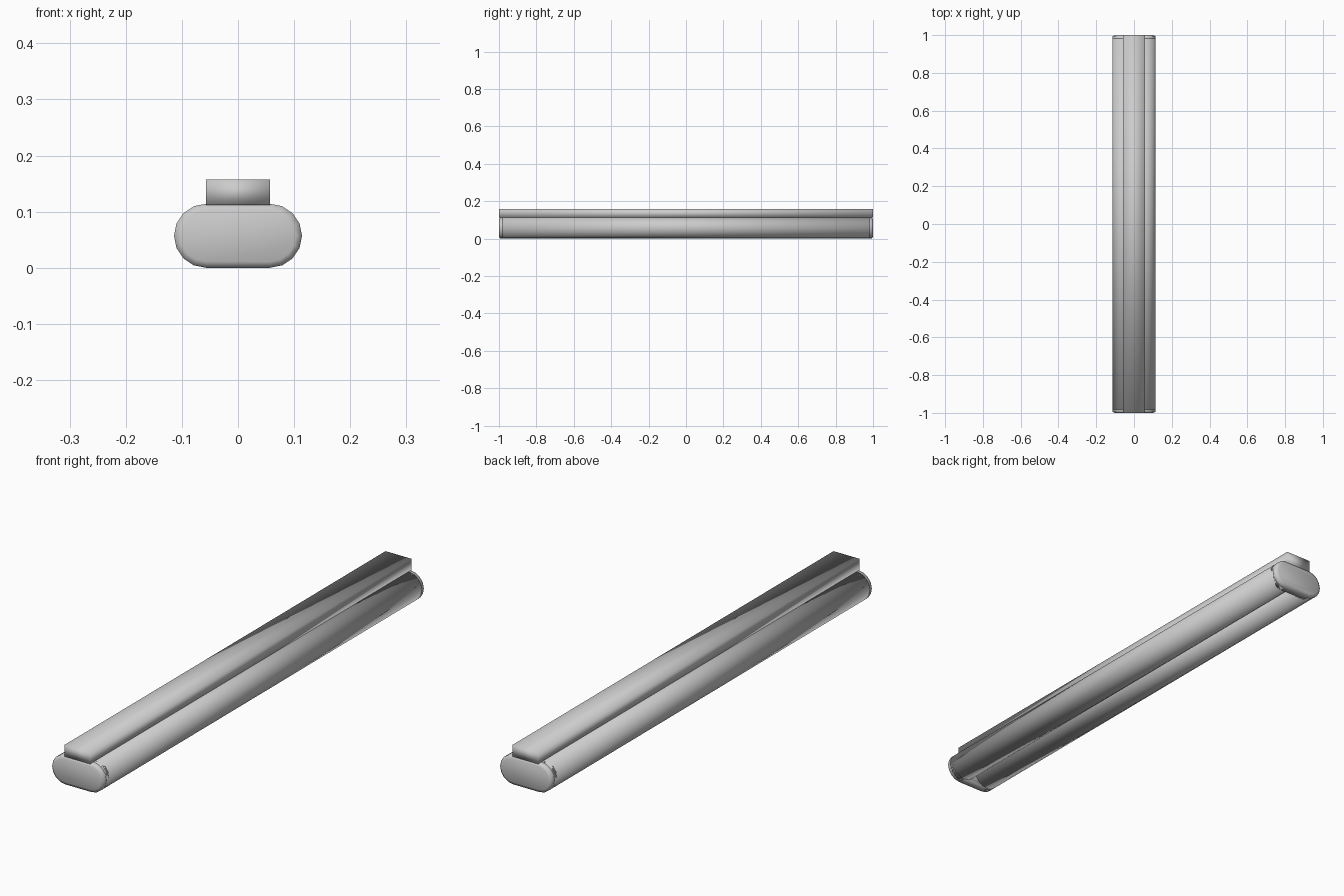
import bpy
import bmesh
from math import pi, cos, sin

if "Cube" in bpy.data.objects:
    bpy.data.objects.remove(bpy.data.objects["Cube"])

R = 0.057        # tube radius; also half the spacing between the tubes
TOP = 0.157      # top of the housing
CAP = 0.037      # thickness of the end caps


def arc(cx, start, end, n):
    """Points (x, z) on a circular arc at tube height."""
    return [(cx + R * cos(start + (end - start) * i / n),
             R + R * sin(start + (end - start) * i / n)) for i in range(n + 1)]


def loft(name, rings):
    """Skin equal-length (x, z) rings placed at given y, closing both ends."""
    bm = bmesh.new()
    loops = [[bm.verts.new((x, y, z)) for x, z in pts] for y, pts in rings]
    n = len(loops[0])
    for a, b in zip(loops, loops[1:]):
        for i in range(n):
            j = (i + 1) % n
            bm.faces.new((a[i], a[j], b[j], b[i]))
    bm.faces.new(loops[0])
    bm.faces.new(loops[-1])
    bmesh.ops.recalc_face_normals(bm, faces=bm.faces)
    mesh = bpy.data.meshes.new(name)
    bm.to_mesh(mesh)
    bm.free()
    mesh.shade_smooth()
    obj = bpy.data.objects.new(name, mesh)
    bpy.context.collection.objects.link(obj)
    return obj


# Housing: plain bar running the full length above the tubes
bar = [(-R, 2 * R - 0.002), (R, 2 * R - 0.002), (R, TOP), (-R, TOP)]
loft("housing", [(-1, bar), (1, bar)])

# Two tubes lying side by side, 16-sided
for side, label in ((-1, "left"), (1, "right")):
    circle = arc(side * R, 0, 2 * pi, 16)[:-1]
    loft(label + "_tube", [(-1 + CAP / 2, circle), (1 - CAP / 2, circle)])

# End caps: stadium plates with a softened outer rim
stadium = arc(R, -pi / 2, pi / 2, 8) + arc(-R, pi / 2, 3 * pi / 2, 8)


def shrink(k):
    """Pull the stadium outline inward, k being the fraction of the radius."""
    out = []
    for x, z in stadium:
        cx = R if x > 0 else -R
        out.append((cx + (x - cx) * k, R + (z - R) * k))
    return out


for s, label in ((-1, "front"), (1, "back")):
    loft(label + "_end_cap", [(s * (1 - CAP), stadium),
                              (s * 0.994, stadium),
                              (s * 1.0, shrink(0.8))])
